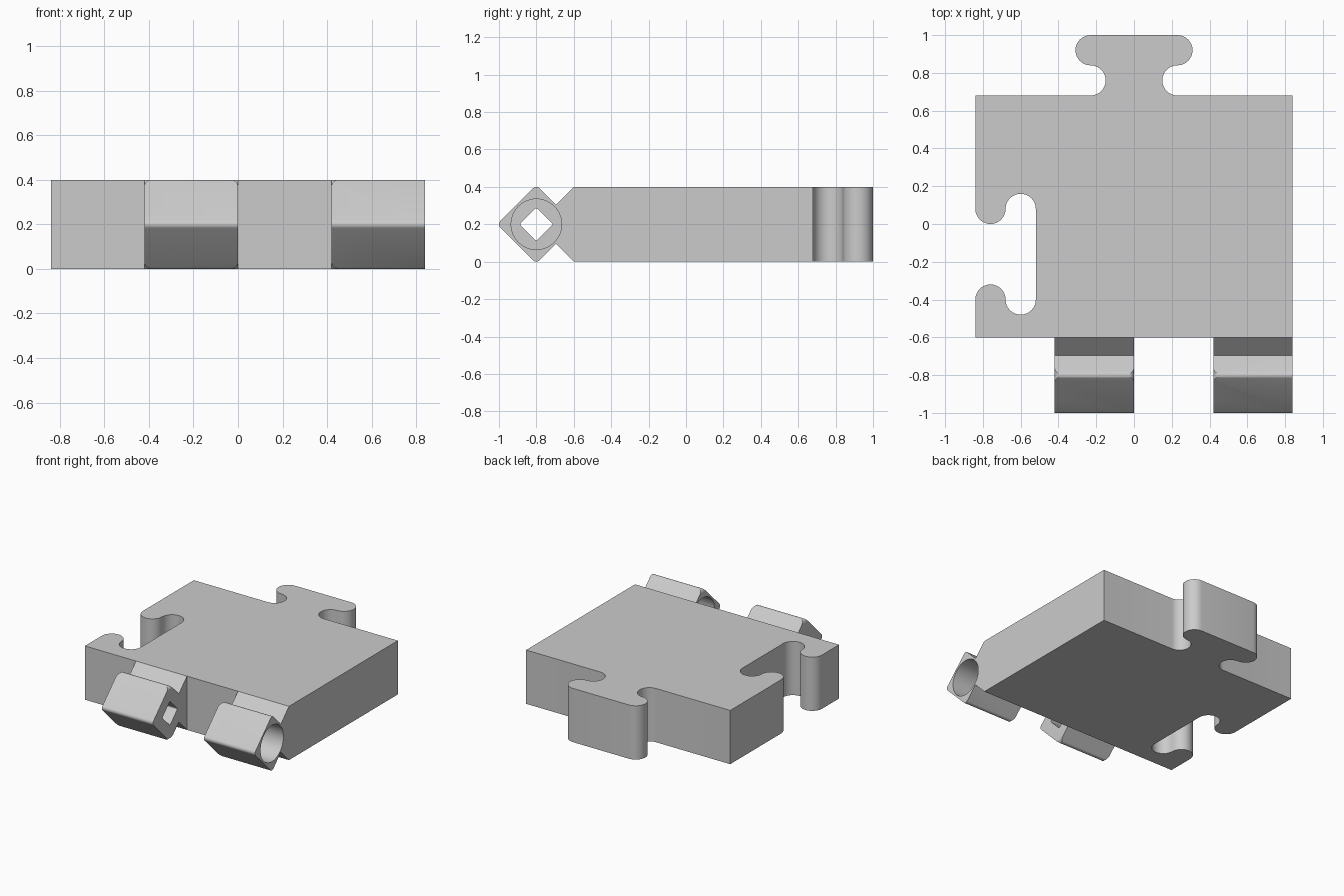
import bpy, bmesh
from math import cos, sin, radians

if "Cube" in bpy.data.objects:
    bpy.data.objects.remove(bpy.data.objects["Cube"], do_unlink=True)

grey = bpy.data.materials.new("light_grey")
grey.use_nodes = True
grey.diffuse_color = (0.6, 0.6, 0.6, 1)
grey.node_tree.nodes["Principled BSDF"].inputs["Base Color"].default_value = (0.6, 0.6, 0.6, 1)

H = 0.4          # tile thickness
R = 0.08         # radius of all the jigsaw curves
AXIS = (-0.8, 0.2)   # hinge axis (y, z)


def arc(cx, cy, r, start, end, n=16):
    return [(cx + r * cos(radians(start + (end - start) * i / n)),
             cy + r * sin(radians(start + (end - start) * i / n))) for i in range(n + 1)]


def prism(name, outline, low, high, axis):
    """Extrude a 2D outline along x (outline yz), y (xz) or z (xy)."""
    place = {"x": lambda a, b, c: (c, a, b),
             "y": lambda a, b, c: (a, c, b),
             "z": lambda a, b, c: (a, b, c)}[axis]
    bm = bmesh.new()
    base = bm.faces.new([bm.verts.new(place(a, b, low)) for a, b in outline])
    ext = bmesh.ops.extrude_face_region(bm, geom=[base])
    moved = [v for v in ext["geom"] if isinstance(v, bmesh.types.BMVert)]
    bmesh.ops.translate(bm, verts=moved, vec=place(0, 0, high - low))
    bmesh.ops.remove_doubles(bm, verts=bm.verts, dist=1e-5)
    bmesh.ops.recalc_face_normals(bm, faces=bm.faces)
    mesh = bpy.data.meshes.new(name)
    bm.to_mesh(mesh)
    bm.free()
    mesh.materials.append(grey)
    obj = bpy.data.objects.new(name, mesh)
    bpy.context.collection.objects.link(obj)
    return obj


def smooth(obj):
    bpy.ops.object.select_all(action="DESELECT")
    obj.select_set(True)
    bpy.context.view_layer.objects.active = obj
    bpy.ops.object.shade_smooth_by_angle(angle=radians(30))


def boolean(obj, tool, operation):
    """Apply a boolean and discard the tool."""
    mod = obj.modifiers.new("cut", "BOOLEAN")
    mod.object, mod.operation, mod.solver = tool, operation, "EXACT"
    bpy.context.view_layer.objects.active = obj
    bpy.ops.object.modifier_apply(modifier=mod.name)
    bpy.data.objects.remove(tool, do_unlink=True)


# Tile: straight sides, tab at the back, socket on one side
tab_half = arc(0.23, 0.76, R, 270, 90) + arc(0.23, 0.92, R, -90, 90)
socket = (arc(-0.76, 0.08, R, 180, 360) + arc(-0.6, 0.08, R, 180, 0)
          + arc(-0.6, -0.4, R, 0, -180) + arc(-0.76, -0.4, R, 0, 180))
outline = [(-0.84, -0.6), (0.84, -0.6), (0.84, 0.68)] + tab_half
outline += [(-x, y) for x, y in reversed(tab_half)] + [(-0.84, 0.68)] + socket
smooth(prism("jigsaw_tile", outline, 0, H, "z"))


def diamond(half, r, n=6):
    """Diamond around the hinge axis with its four tips rounded."""
    d = half - r * 2 ** 0.5
    pts = []
    for q in range(4):
        a = 90 * q
        pts += arc(AXIS[0] + d * cos(radians(a)), AXIS[1] + d * sin(radians(a)),
                   r, a - 45, a + 45, n)
    return pts


def hinge(name, x0, x1, hole, round_right):
    knuckle = prism(name + "_knuckle", diamond(0.21, 0.024), x0, x1, "x")
    # Rounded ends of the upper and lower ridges
    r = 0.03
    right = (arc(x1 - r, r, r, -90, 0, 8) + arc(x1 - r, H - r, r, 0, 90, 8)
             if round_right else [(x1 + r, -r), (x1 + r, H + r), (x1 - r, H + r)])
    if not round_right:
        right = [(x1 + r, 0), (x1 + r, H)]
    left = arc(x0 + r, H - r, r, 90, 180, 8) + arc(x0 + r, r, r, 180, 270, 8)
    boolean(knuckle, prism("end_rounder", right + left, -1.1, -0.5, "y"), "INTERSECT")
    # Web that joins the knuckle to the tile
    web = prism(name + "_web", [(-0.6, 0), (-0.6, H), (-0.72, H - 0.12), (-0.72, 0.12)],
                x0, x1, "x")
    boolean(knuckle, web, "UNION")
    # Axle hole
    boolean(knuckle, prism("axle_cutter", hole, x0 - 0.1, x1 + 0.1, "x"), "DIFFERENCE")
    smooth(knuckle)


hinge("square_hole_hinge", -0.42, 0.0, diamond(0.09, 0.01, 3), True)
hinge("round_hole_hinge", 0.42, 0.84, arc(*AXIS, 0.135, 0, 360, 48)[:-1], False)
